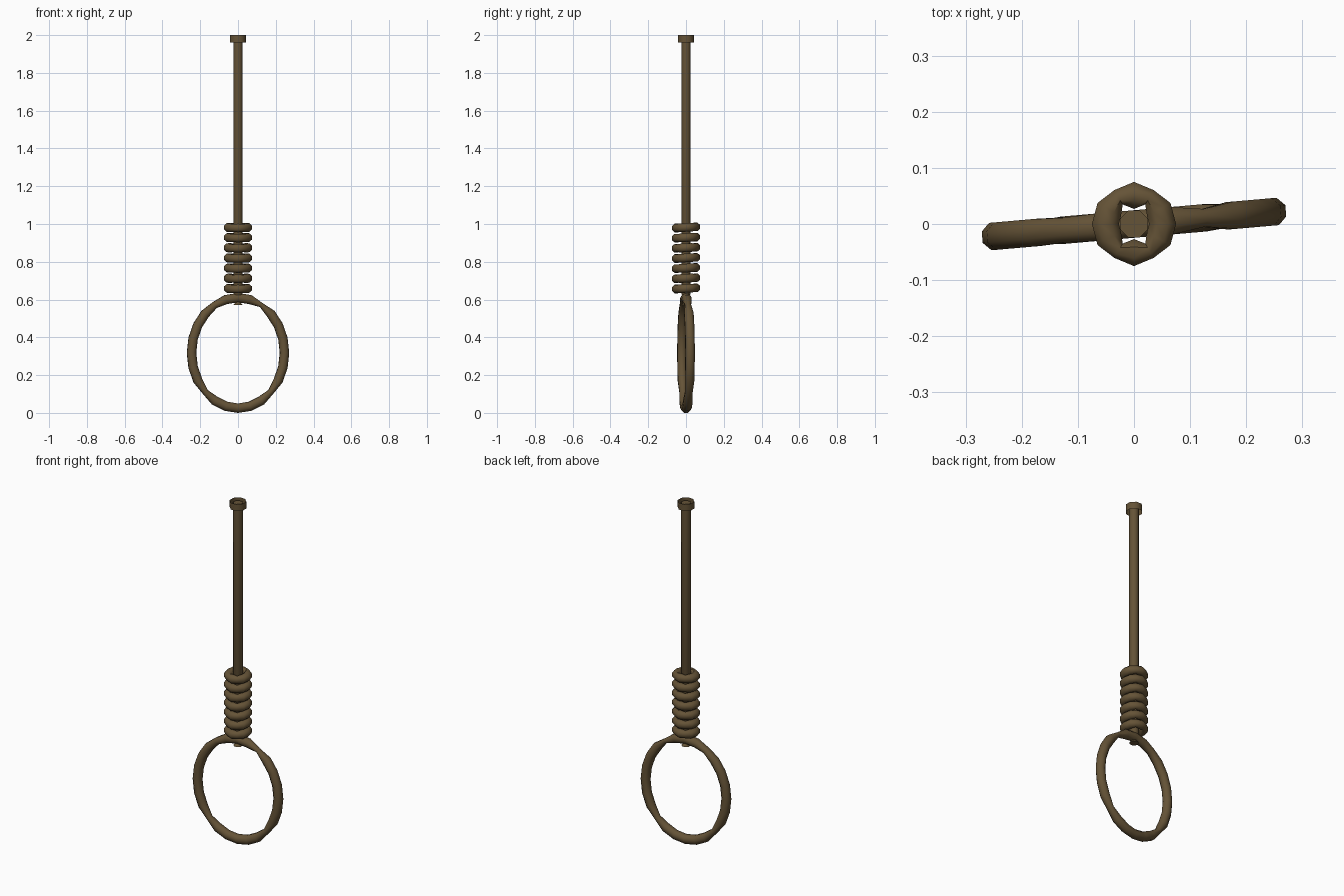
import bpy, bmesh, math
from mathutils import Vector

if "Cube" in bpy.data.objects:
    bpy.data.objects.remove(bpy.data.objects["Cube"])

rope = bpy.data.materials.new("rope brown")
rope.diffuse_color = (0.13, 0.087, 0.038, 1)
rope.use_nodes = True
rope.node_tree.nodes["Principled BSDF"].inputs["Base Color"].default_value = rope.diffuse_color


def finish(name, bm, angle=50):
    bmesh.ops.recalc_face_normals(bm, faces=bm.faces[:])
    me = bpy.data.meshes.new(name)
    bm.to_mesh(me)
    bm.free()
    ob = bpy.data.objects.new(name, me)
    bpy.context.collection.objects.link(ob)
    me.materials.append(rope)
    bpy.ops.object.select_all(action='DESELECT')
    ob.select_set(True)
    bpy.context.view_layer.objects.active = ob
    bpy.ops.object.shade_smooth_by_angle(angle=math.radians(angle))
    return ob


def bridge(bm, a, b):
    n = len(a)
    for i in range(n):
        bm.faces.new((a[i], a[(i + 1) % n], b[(i + 1) % n], b[i]))


def closed_rope(bm, frames, sides=8):
    """frames: (centre, outward axis, side axis, outward radius, side radius)"""
    rings = []
    for c, u, v, ru, rv in frames:
        ring = []
        for i in range(sides):
            a = 2 * math.pi * (i + 0.5) / sides
            ring.append(bm.verts.new(c + u * (ru * math.cos(a)) + v * (rv * math.sin(a))))
        rings.append(ring)
    for i in range(len(rings)):
        bridge(bm, rings[i - 1], rings[i])


def lathe(bm, profile, sides=8, caps=True):
    rings = []
    for r, z in profile:
        rings.append([bm.verts.new((r * math.cos(2 * math.pi * (i + 0.5) / sides),
                                    r * math.sin(2 * math.pi * (i + 0.5) / sides), z))
                      for i in range(sides)])
    for a, b in zip(rings, rings[1:]):
        bridge(bm, a, b)
    if caps:
        bm.faces.new(rings[0])
        bm.faces.new(rings[-1])


# straight rope with the pinched, flared tail under the knot
bm = bmesh.new()
lathe(bm, [(0.025, 0.572), (0.006, 0.595), (0.026, 0.63), (0.026, 1.99)])
finish("straight_rope", bm)

# thin sleeve at the top end
bm = bmesh.new()
lathe(bm, [(0.045, 1.96), (0.045, 2.0)], caps=False)
bm.faces.ensure_lookup_table()
finish("top_sleeve", bm)

# stacked coils, flattened where the rope twists
up = Vector((0, 0, 1))
for k in range(7):
    bm = bmesh.new()
    frames = []
    for i in range(12):
        a = 2 * math.pi * i / 12
        u = Vector((math.cos(a), math.sin(a), 0))
        pinch = i in (2, 4, 8, 10)
        c = u * (0.055 if pinch else 0.051) + up * (0.659 + 0.0538 * k + 0.003 * math.sin(a))
        frames.append((c, u, up, 0.016 if pinch else 0.026, 0.022 if pinch else 0.0245))
    closed_rope(bm, frames)
    finish("knot_coil", bm)

# hanging loop, turned slightly about z, with twist pinches
bm = bmesh.new()
yaw = math.radians(5)
xd = Vector((math.cos(yaw), math.sin(yaw), 0))
yd = Vector((-math.sin(yaw), math.cos(yaw), 0))
pinches = {4: 0.5, 8: 0.75, 15: 0.65, 21: 0.65}
frames = []
for i in range(24):
    a = 2 * math.pi * i / 24
    c = xd * (0.247 * math.cos(a)) + up * (0.318 + 0.292 * math.sin(a))
    u = (xd * (math.cos(a) / 0.247) + up * (math.sin(a) / 0.292)).normalized()
    s = pinches.get(i, 1.0)
    frames.append((c, u, yd, 0.0265 * s, 0.0265 * min(1, s + 0.15)))
closed_rope(bm, frames)
ob = finish("hanging_loop", bm)
low = min(v.co.z for v in ob.data.vertices)
for v in ob.data.vertices:
    if v.co.z < 0.1:
        v.co.z -= low * (0.1 - v.co.z) / (0.1 - low)
